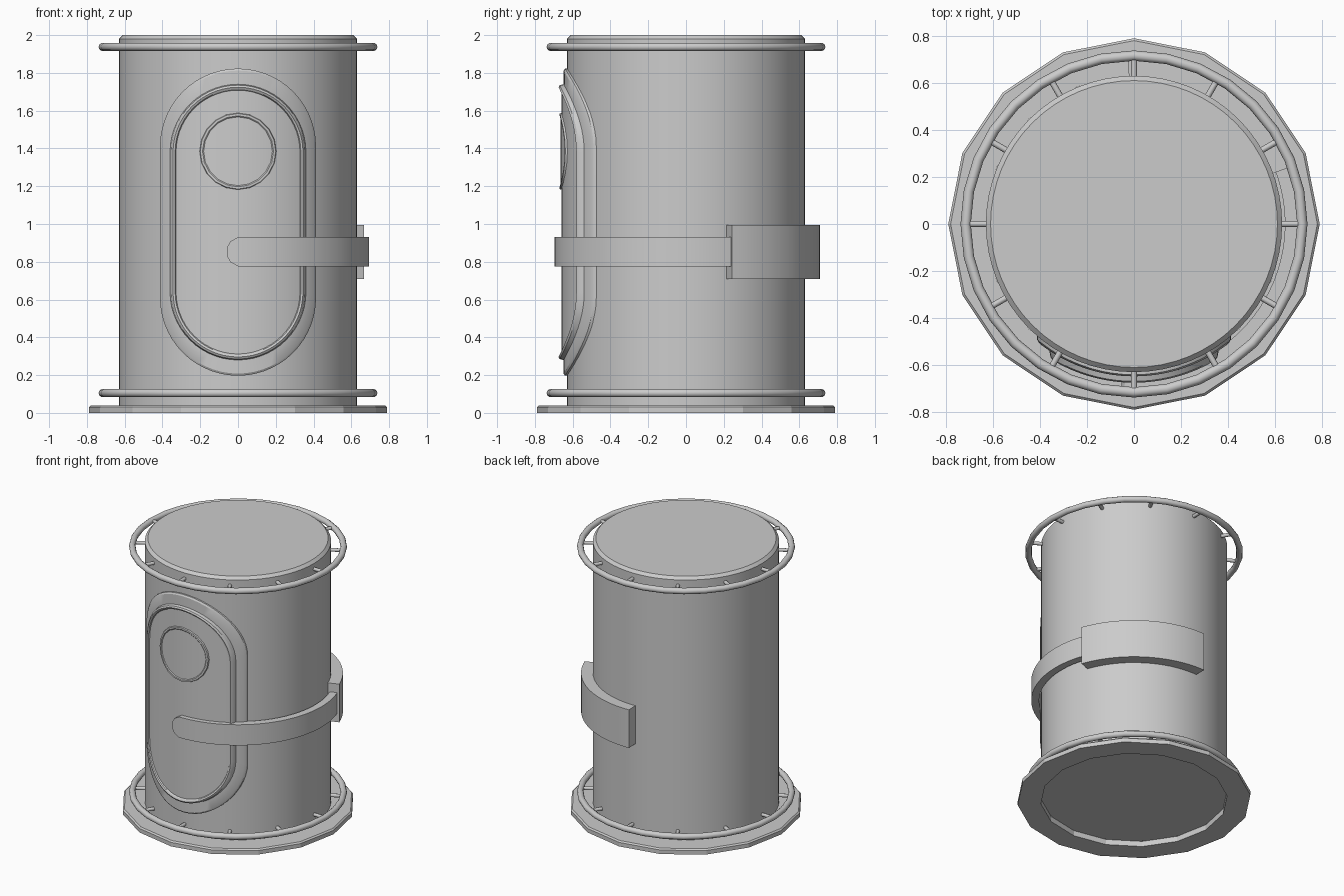
import bpy, bmesh, math
from math import sin, cos, pi, radians, sqrt

if "Cube" in bpy.data.objects:
    bpy.data.objects.remove(bpy.data.objects["Cube"])


def make(name, verts, faces, angle=30):
    me = bpy.data.meshes.new(name)
    me.from_pydata(verts, [], faces)
    bm = bmesh.new()
    bm.from_mesh(me)
    bmesh.ops.remove_doubles(bm, verts=bm.verts, dist=1e-5)
    bmesh.ops.recalc_face_normals(bm, faces=bm.faces)
    bm.to_mesh(me)
    bm.free()
    ob = bpy.data.objects.new(name, me)
    bpy.context.collection.objects.link(ob)
    smooth(ob, angle)
    return ob


def smooth(ob, angle=30):
    bpy.ops.object.select_all(action='DESELECT')
    ob.select_set(True)
    bpy.context.view_layer.objects.active = ob
    if angle:
        bpy.ops.object.shade_smooth_by_angle(angle=radians(angle))


def lathe(name, profile, n, closed=False, angle=30):
    """Spin (radius, z) points around z; open profiles get end caps."""
    m = len(profile)
    verts = [(r * cos(2 * pi * i / n), r * sin(2 * pi * i / n), z)
             for r, z in profile for i in range(n)]
    faces = []
    for k in range(m if closed else m - 1):
        a, b = k * n, (k + 1) % m * n
        faces += [(a + i, a + (i + 1) % n, b + (i + 1) % n, b + i) for i in range(n)]
    if not closed:
        faces += [tuple(range(n)), tuple(range((m - 1) * n, m * n))]
    return make(name, verts, faces, angle)


def wrapped_panel(name, zc, layers, n):
    """Pill-shaped panel on the curved front; layers (half width, straight half, radius)."""
    verts, faces, L = [], [], 2 * (n + 1)
    for w, s, r in layers:
        cols = [-w * cos(pi * i / n) for i in range(n + 1)]
        up = [(x, s + sqrt(max(0, w * w - x * x))) for x in cols]
        loop = up + [(x, -h) for x, h in reversed(up)]
        verts += [(x, -sqrt(r * r - x * x), zc + h) for x, h in loop]
    for i in range(n):
        faces.append((i, i + 1, L - 2 - i, L - 1 - i))
    for k in range(len(layers) - 1):
        a, b = k * L, (k + 1) * L
        faces += [(a + i, a + (i + 1) % L, b + (i + 1) % L, b + i) for i in range(L)
                  if layers[k][1] > 0 or i not in (n, L - 1)]
    return make(name, verts, faces)


def arc_band(name, cols, r0, r1):
    """Curved bar from columns of (angle in degrees, z low, z high)."""
    verts, faces = [], []
    for a, lo, hi in cols:
        c, s = cos(radians(a)), sin(radians(a))
        verts += [(r * c, r * s, z) for r, z in ((r0, lo), (r1, lo), (r1, hi), (r0, hi))]
    for k in range(len(cols) - 1):
        p = 4 * k
        faces += [(p + j, p + (j + 1) % 4, p + 4 + (j + 1) % 4, p + 4 + j) for j in range(4)]
    e = 4 * (len(cols) - 1)
    faces += [(0, 1, 2, 3), (e, e + 1, e + 2, e + 3)]
    return make(name, verts, faces)


# Main drum and low-poly foot ring
lathe("body", [(0.63, 0.04), (0.63, 1.98), (0.61, 2.0)], 64)
lathe("base_ring", [(0.632, 0), (0.79, 0), (0.79, 0.03), (0.78, 0.04), (0.632, 0.04)],
      16, True, 0)

# Door with raised bead around the inner panel
wrapped_panel("door", 1.01, [
    (0.328, 0.37, 0.66), (0.333, 0.37, 0.669), (0.344, 0.37, 0.675),
    (0.355, 0.37, 0.669), (0.36, 0.37, 0.648), (0.402, 0.4, 0.648),
    (0.413, 0.4, 0.641), (0.413, 0.4, 0.61)], 28)

# Round window with a thin rim
wrapped_panel("window", 1.385, [
    (0.182, 0, 0.664), (0.188, 0, 0.669), (0.2, 0, 0.669), (0.205, 0, 0.655)], 10)

# Latch bar with a chamfered tip, and its hinge block
zc, half = 0.853, 0.077
cols = [(-94.5, zc - 0.03, zc + 0.03), (-93.3, zc - 0.055, zc + 0.055)]
cols += [(-90 + 112 * i / 28, zc - half, zc + half) for i in range(29)]
arc_band("latch_bar", cols, 0.642, 0.695)
arc_band("hinge_block", [(20 + 72 * i / 18, 0.71, 0.995) for i in range(19)], 0.625, 0.71)

# Pipe rails with twelve spokes each
for label, z in (("lower", 0.105), ("upper", 1.938)):
    bpy.ops.mesh.primitive_torus_add(major_segments=32, minor_segments=10,
                                     major_radius=0.716, minor_radius=0.022,
                                     location=(0, 0, z))
    rail = bpy.context.object
    rail.name = label + "_rail"
    smooth(rail, 40)
    for i in range(12):
        a = i * pi / 6
        bpy.ops.mesh.primitive_cylinder_add(vertices=8, radius=0.013, depth=0.1,
                                            location=(0.665 * cos(a), 0.665 * sin(a), z),
                                            rotation=(0, pi / 2, a))
        spoke = bpy.context.object
        spoke.name = f"{label}_spoke_{i + 1}"
        smooth(spoke, 50)
